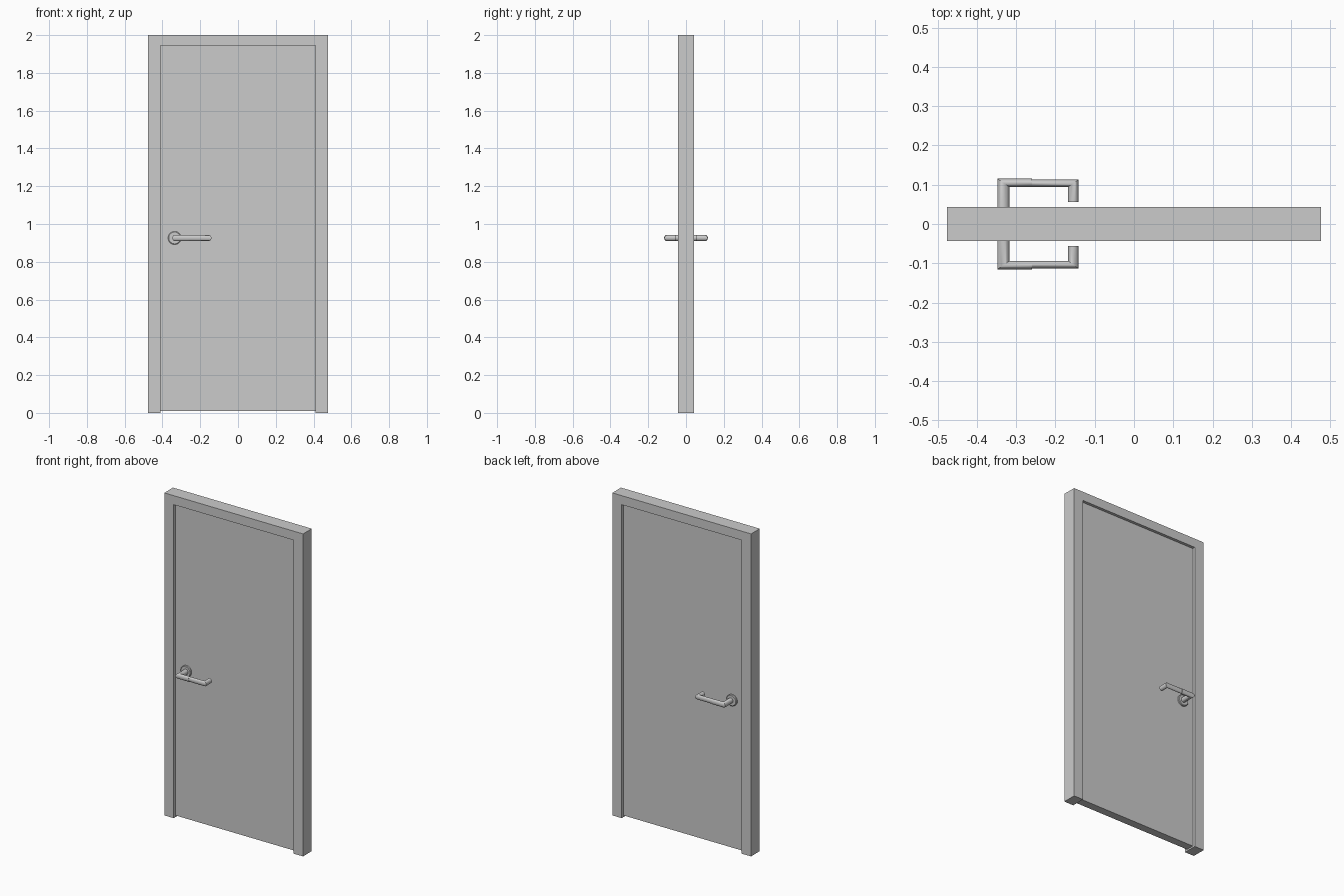
import bpy, bmesh, math
from mathutils import Vector

if "Cube" in bpy.data.objects:
    bpy.data.objects.remove(bpy.data.objects["Cube"])

W, H, D = 0.476, 2.0, 0.0427        # frame half width, height, half depth
OW, OH = 0.411, 1.944               # opening half width, height
LEAF = 0.025                        # leaf half thickness
HX, HZ = -0.3325, 0.926             # handle centre
N = 32


def finish(name, bm, smooth=False, mirror=False):
    bmesh.ops.recalc_face_normals(bm, faces=bm.faces[:])
    me = bpy.data.meshes.new(name)
    bm.to_mesh(me)
    bm.free()
    ob = bpy.data.objects.new(name, me)
    bpy.context.collection.objects.link(ob)
    if smooth:
        bpy.ops.object.select_all(action='DESELECT')
        ob.select_set(True)
        bpy.context.view_layer.objects.active = ob
        bpy.ops.object.shade_smooth_by_angle(angle=math.radians(35))
    if mirror:
        m = ob.modifiers.new("both_sides", 'MIRROR')
        m.use_axis = (False, True, False)
        m.use_mirror_merge = False
    return ob


def slab(name, outline, half):
    # front outline (x, z) extruded through the depth
    bm = bmesh.new()
    f = bm.faces.new([bm.verts.new((x, -half, z)) for x, z in outline])
    r = bmesh.ops.extrude_face_region(bm, geom=[f])
    vs = [v for v in r['geom'] if isinstance(v, bmesh.types.BMVert)]
    bmesh.ops.translate(bm, verts=vs, vec=(0, 2 * half, 0))
    return finish(name, bm)


def tube(name, rings):
    # elliptical rings: (outer xy, inner xy, half height in z)
    bm = bmesh.new()
    loops = []
    for o, i, hz in rings:
        o, i = Vector((*o, HZ)), Vector((*i, HZ))
        c, u, w = (o + i) / 2, (o - i) / 2, Vector((0, 0, hz))
        loops.append([bm.verts.new(c + u * math.cos(a) + w * math.sin(a))
                      for a in (2 * math.pi * k / N for k in range(N))])
    for a, b in zip(loops, loops[1:]):
        for k in range(N):
            j = (k + 1) % N
            bm.faces.new((a[k], a[j], b[j], b[k]))
    bm.faces.new(loops[0])
    bm.faces.new(loops[-1])
    return finish(name, bm, smooth=True, mirror=True)


# Frame: two jambs and head in one piece
slab("door_frame", [(-W, 0), (-OW, 0), (-OW, OH), (OW, OH),
                    (OW, 0), (W, 0), (W, H), (-W, H)], D)

# Door leaf, recessed on both faces
slab("door_leaf", [(-OW, 0.01), (OW, 0.01), (OW, OH), (-OW, OH)], LEAF)

# Lever handle with mitred corners and a return end, on both faces
tube("lever_handle", [
    ((-0.348, -0.022), (-0.317, -0.022), 0.0165),
    ((-0.348, -0.1155), (-0.317, -0.094), 0.0165),
    ((-0.259, -0.1155), (-0.259, -0.094), 0.0165),
    ((-0.259, -0.113), (-0.259, -0.094), 0.0155),
    ((-0.141, -0.113), (-0.168, -0.094), 0.0155),
    ((-0.141, -0.0555), (-0.168, -0.0555), 0.0155)])

# Round rosette plate behind each lever
tube("handle_rosette", [((HX - 0.003 + r, -y), (HX - 0.003 - r, -y), r)
                        for r, y in ((0.035, 0.022), (0.035, 0.033),
                                     (0.031, 0.036), (0.020, 0.036))])
